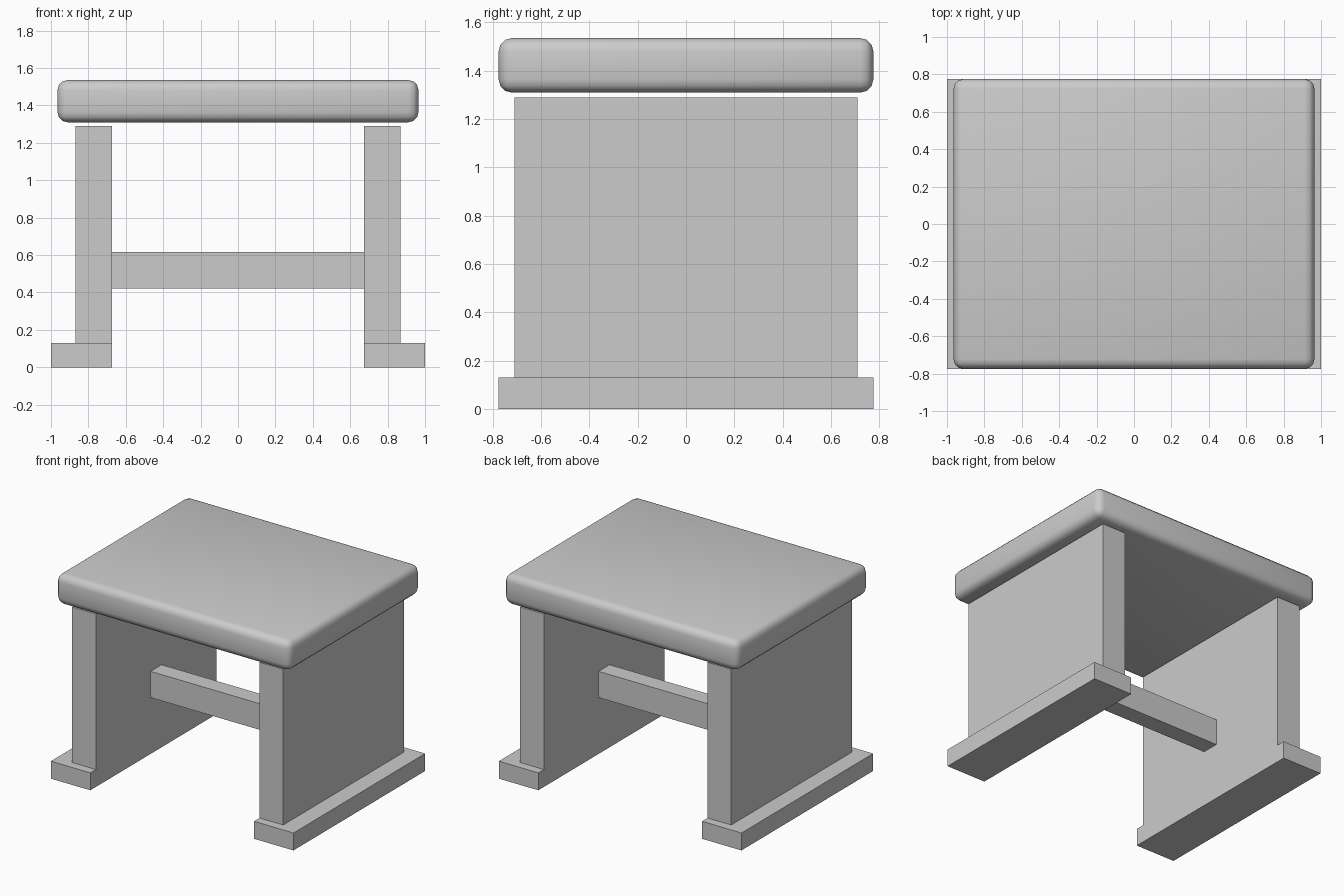
import bpy
import math

if "Cube" in bpy.data.objects:
    bpy.data.objects.remove(bpy.data.objects["Cube"])


def box(name, lo, hi):
    """Axis-aligned box between two corners, with scale applied."""
    centre = [(a + b) / 2 for a, b in zip(lo, hi)]
    bpy.ops.mesh.primitive_cube_add(size=1, location=centre)
    ob = bpy.context.object
    ob.name = name
    ob.scale = [b - a for a, b in zip(lo, hi)]
    bpy.ops.object.transform_apply(location=False, rotation=False, scale=True)
    return ob


# Side panels and the wider feet, flush on their inner faces
for side, s in (("left", -1), ("right", 1)):
    for part, outer, y, z0, z1 in (("leg_panel", 0.87, 0.71, 0.13, 1.29),
                                   ("foot", 1.0, 0.775, 0.0, 0.13)):
        x0, x1 = sorted((s * 0.675, s * outer))
        box(f"{side}_{part}", (x0, -y, z0), (x1, y, z1))

# Stretcher bar between the panels
box("stretcher", (-0.675, -0.065, 0.42), (0.675, 0.065, 0.615))

# Seat slab with rounded edges, just above the panels
seat = box("seat", (-0.965, -0.775, 1.31), (0.965, 0.775, 1.535))
bevel = seat.modifiers.new("rounded_edges", 'BEVEL')
bevel.width = 0.053
bevel.segments = 3
bpy.ops.object.modifier_apply(modifier=bevel.name)
bpy.ops.object.shade_smooth_by_angle(angle=math.radians(40))
